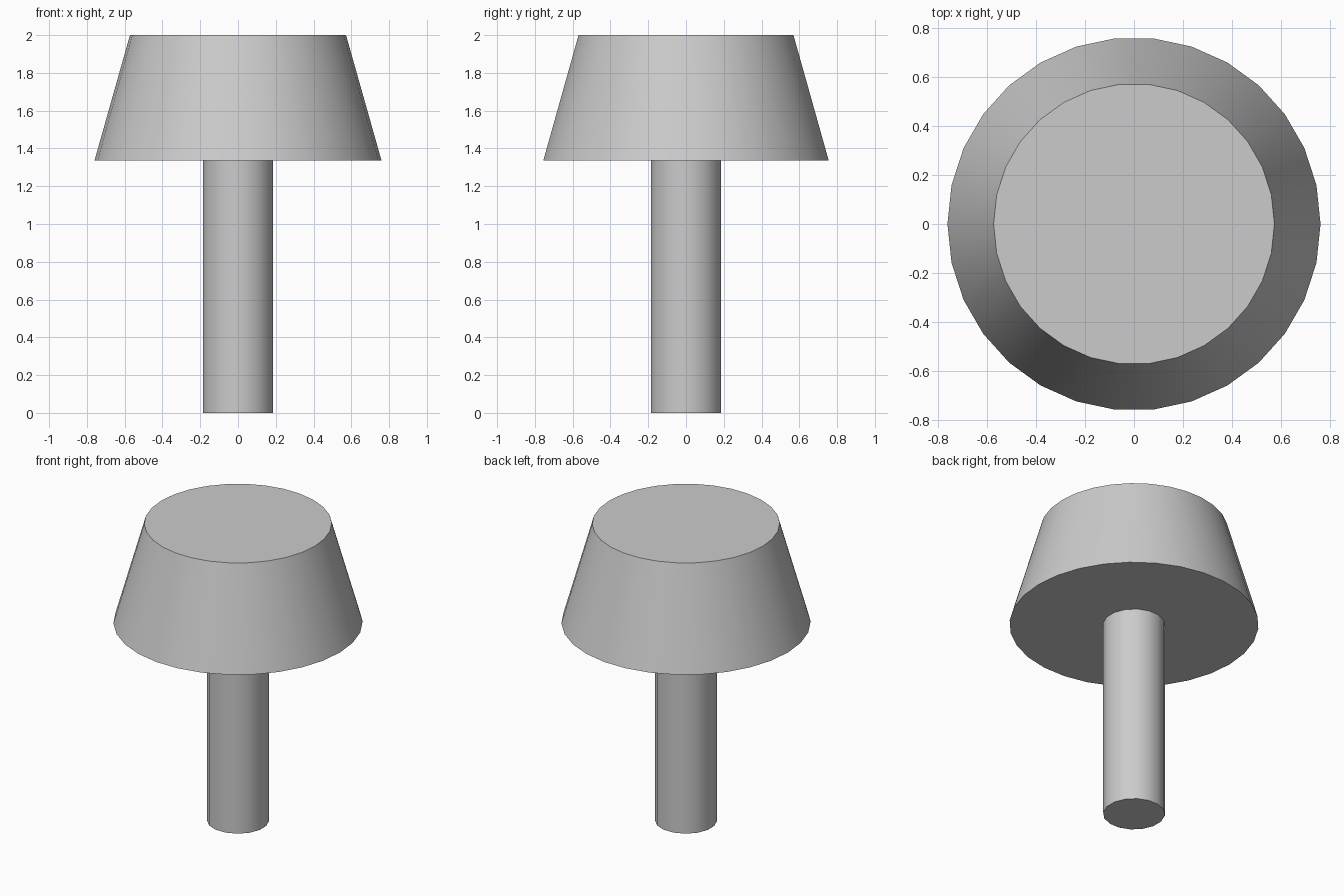
import bpy
import math

cube = bpy.data.objects.get("Cube")
if cube:
    bpy.data.objects.remove(cube, do_unlink=True)

# Single plain grey
grey = bpy.data.materials.new("light_grey")
grey.use_nodes = True
colour = (0.6, 0.6, 0.6, 1)
grey.diffuse_color = colour
grey.node_tree.nodes["Principled BSDF"].inputs["Base Color"].default_value = colour


def round_part(name, sides, r_bottom, r_top, z_bottom, z_top, turn):
    """Capped frustum with smooth walls and sharp rims."""
    bpy.ops.mesh.primitive_cone_add(
        vertices=sides, radius1=r_bottom, radius2=r_top, depth=z_top - z_bottom,
        location=(0, 0, (z_bottom + z_top) / 2), rotation=(0, 0, turn))
    part = bpy.context.object
    part.name = name
    part.data.materials.append(grey)
    bpy.ops.object.shade_smooth_by_angle(angle=math.radians(35))
    return part


UNDERSIDE = 1.335

# Straight stem
round_part("stem", 16, 0.189, 0.189, 0, UNDERSIDE, math.pi / 16)

# Tapered head on top of the stem
round_part("head", 30, 0.76, 0.572, UNDERSIDE, 2, math.pi / 2)
